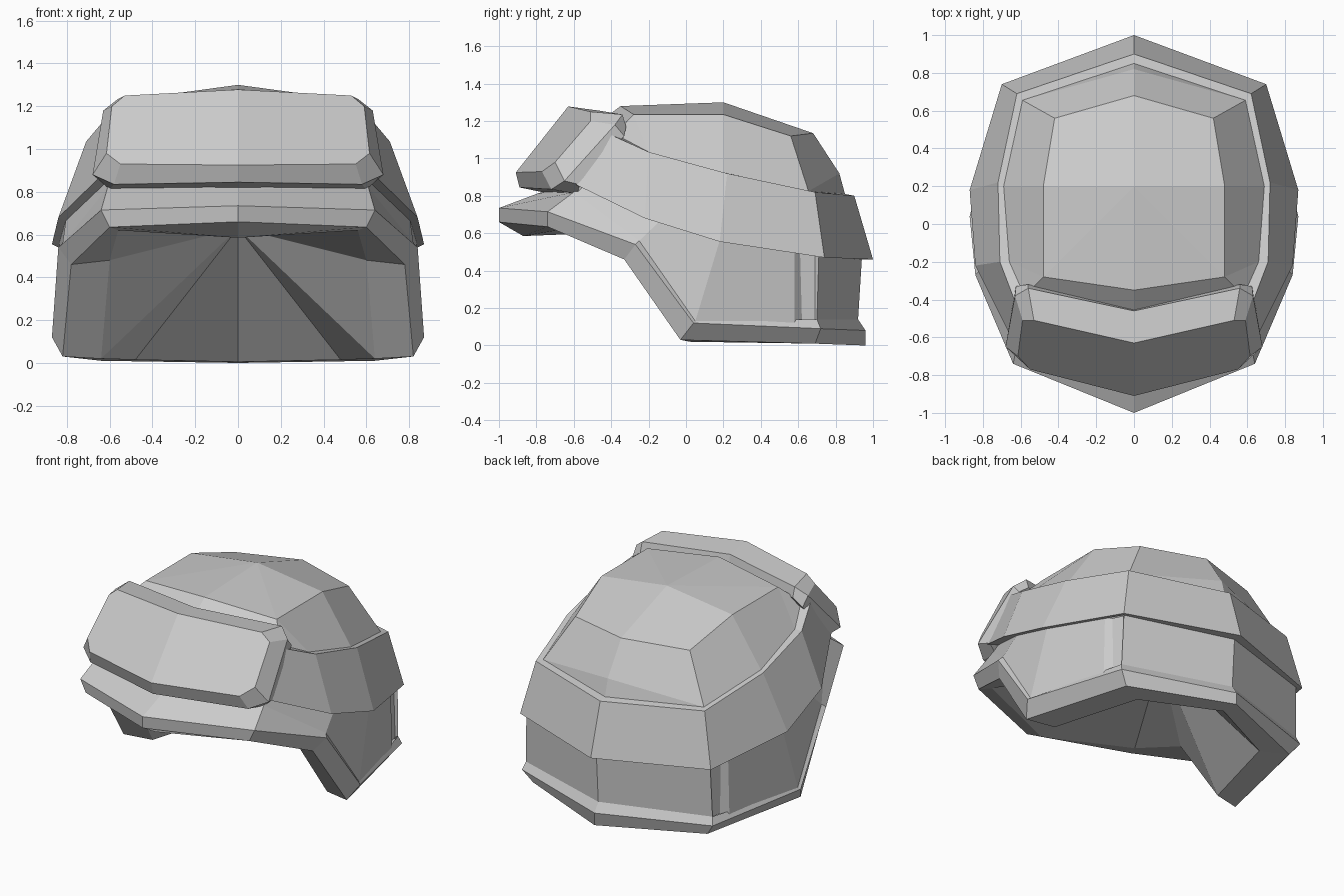
import bpy, bmesh


def loft(name, rings, cap=False):
    """Skin half rings (front to back, x >= 0) and mirror them across x = 0."""
    bm = bmesh.new()
    for s in (1, -1):
        rows = [[bm.verts.new((s * x, y, z)) for x, y, z in r] for r in rings]
        for a, b in zip(rows, rows[1:]):
            for i in range(len(a) - 1):
                bm.faces.new((a[i], a[i + 1], b[i + 1], b[i]))
        if cap:
            bm.faces.new(rows[0])
            bm.faces.new(rows[-1])
    bmesh.ops.remove_doubles(bm, verts=bm.verts, dist=0.0005)
    bmesh.ops.dissolve_degenerate(bm, edges=bm.edges, dist=0.0005)
    bmesh.ops.recalc_face_normals(bm, faces=bm.faces)
    me = bpy.data.meshes.new(name)
    bm.to_mesh(me)
    bm.free()
    ob = bpy.data.objects.new(name, me)
    bpy.context.collection.objects.link(ob)
    return ob


# Rim with brim, hollow underside and inner lining
inner = [(0, -.87, .585), (.56, -.66, .62), (.60, -.28, .48),
         (.64, .02, .02), (.48, .60, .015), (0, .84, .005)]
lower = [(0, -1, .66), (.60, -.74, .635), (.78, -.33, .46),
         (.82, -.03, .03), (.64, .69, .01), (0, .96, 0)]
upper = [(0, -1, .735), (.64, -.74, .715), (.84, -.27, .54),
         (.87, .04, .12), (.70, .72, .09), (0, .96, .08)]
ledge = [(0, -.80, .81), (.61, -.60, .82), (.82, -.25, .56),
         (.855, .05, .13), (.685, .70, .14), (0, .92, .14)]
loft("rim_and_brim", [[(0, .25, .63)] * 6, inner, lower, upper, ledge])

# Lower side wall with a vertical groove ahead of the back panel
groove_low = [(.725, .58, .11), (.685, .62, .13), (.67, .69, .13)]
groove_top = [(.715, .58, .51), (.68, .61, .50), (.66, .69, .49)]
wall_top = [(0, -.74, .83), (.60, -.56, .86), (.805, -.14, .665),
            (.835, .18, .56), (.675, .71, .48), (0, .94, .46)]
loft("lower_wall", [ledge[:4] + groove_low + ledge[4:],
                    wall_top[:4] + groove_top + wall_top[4:]])

# Dome
dome_low = [(0, -.47, 1.19), (.58, -.38, 1.13), (.66, -.20, 1.035),
            (.69, .20, .925), (.59, .655, .825), (0, .85, .81)]
dome_mid = dome_low[:5] + [(0, .82, .92)]
dome_top = [(0, -.35, 1.28), (.48, -.28, 1.235), (.48, -.28, 1.235),
            (.48, .20, 1.235), (.42, .56, 1.12), (0, .68, 1.135)]
loft("dome", [dome_low, dome_mid, dome_top, [(0, .2, 1.30)] * 6])

# Raised band around the sides and back
band_low = [(.645, -.61, .87), (.84, -.22, .68), (.87, .18, .555),
            (.70, .74, .47), (0, 1, .46)]
band_top = [(.63, -.41, 1.13), (.71, -.20, 1.035), (.72, .22, .92),
            (.62, .69, .82), (0, .90, .80)]
loft("side_band", [wall_top[1:], band_low, band_top, dome_low[1:]])

# Core behind the visor
loft("visor_backing", [[(0, -.74, .83), (.60, -.56, .86), (.645, -.60, .87)],
                       [(0, -.47, 1.19), (.58, -.38, 1.13), (.63, -.41, 1.13)]])

# Visor slab with chamfered front
face = [(0, -.91, .925), (.55, -.77, .93), (.615, -.70, .98),
        (.59, -.51, 1.20), (.53, -.51, 1.25), (0, -.63, 1.278)]
edge = [(0, -.89, .845), (.58, -.72, .835), (.68, -.65, .88),
        (.63, -.38, 1.18), (.56, -.34, 1.235), (0, -.46, 1.255)]
back = [(0, -.72, .81), (.60, -.58, .81), (.655, -.57, .86),
        (.625, -.33, 1.12), (.56, -.32, 1.17), (0, -.455, 1.20)]
loft("visor", [face, edge, back], cap=True)
